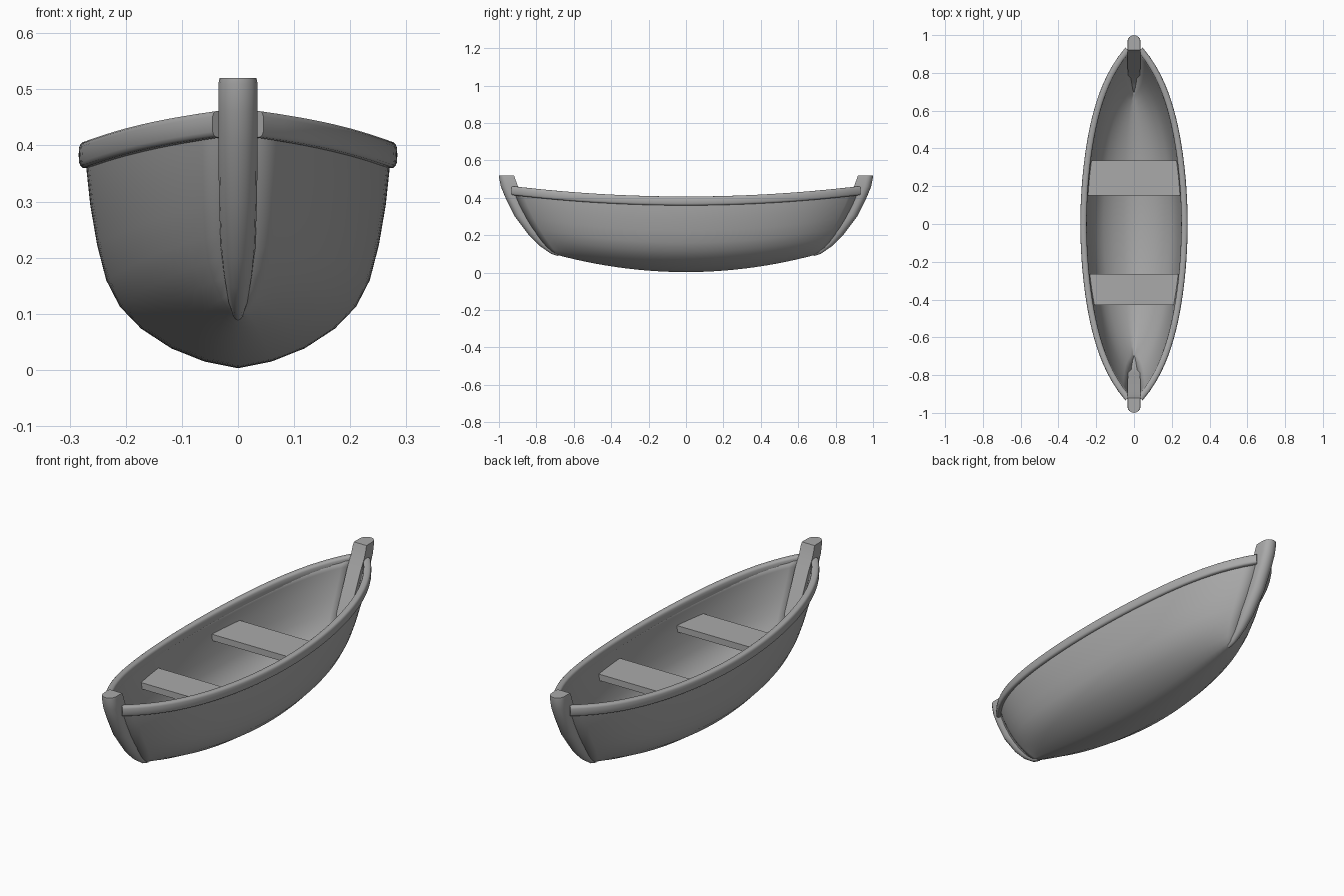
import bpy, bmesh, math
from mathutils import Vector

cube = bpy.data.objects.get("Cube")
if cube:
    bpy.data.objects.remove(cube, do_unlink=True)

grey = bpy.data.materials.new("plain grey")
grey.use_nodes = True
grey.diffuse_color = (0.4, 0.4, 0.4, 1)
grey.node_tree.nodes["Principled BSDF"].inputs["Base Color"].default_value = (0.4, 0.4, 0.4, 1)


def finish(name, bm, smooth=True, angle=40):
    bmesh.ops.recalc_face_normals(bm, faces=bm.faces)
    mesh = bpy.data.meshes.new(name)
    bm.to_mesh(mesh)
    bm.free()
    mesh.materials.append(grey)
    obj = bpy.data.objects.new(name, mesh)
    bpy.context.collection.objects.link(obj)
    if smooth:
        bpy.ops.object.select_all(action="DESELECT")
        obj.select_set(True)
        bpy.context.view_layer.objects.active = obj
        bpy.ops.object.shade_smooth_by_angle(angle=math.radians(angle))
    return obj


def loft(name, rings, closed, angle=40):
    bm = bmesh.new()
    rows = [[bm.verts.new(p) for p in ring] for ring in rings]
    n = len(rows[0])
    for a, b in zip(rows, rows[1:]):
        for i in range(n if closed else n - 1):
            j = (i + 1) % n
            bm.faces.new((a[i], a[j], b[j], b[i]))
    if closed:
        bm.faces.new(rows[0])
        bm.faces.new(rows[-1])
    return finish(name, bm, True, angle)


# Hull shape: s runs bow to stern, v runs keel to rim
def plan(s):
    return 1 - 0.58 * s**2 - 0.29 * s**6


def sheer(s):
    return 0.395 + 0.055 * s * s


def hull_point(s, fx, v):
    reach = 0.72 + 0.3 * v - 0.095 * v * v
    keel = 0.003 + 0.1 * s * s
    return Vector((0.27 * fx * plan(s), s * reach, keel + (sheer(s) - keel) * v))


half = [(0, 0), (0.22, 0.03), (0.44, 0.09), (0.64, 0.18), (0.78, 0.28),
        (0.87, 0.4), (0.93, 0.56), (0.975, 0.74), (1, 0.9), (1, 1)]
section = [(-fx, v) for fx, v in half[:0:-1]] + half
stations = [i / 20 for i in range(-20, 21)]

hull = loft("hull", [[hull_point(s, fx, v) for fx, v in section] for s in stations], False, 60)
# Shell thickness, grown towards the inside
shell = hull.modifiers.new("thickness", "SOLIDIFY")
shell.thickness = 0.018
shell.offset = -1

# Rounded rails capping the rim
for name, side in (("left_rail", 1), ("right_rail", -1)):
    rings = []
    for s in stations:
        here = hull_point(s, 1, 1)
        along = hull_point(s + 0.01, 1, 1) - hull_point(s - 0.01, 1, 1)
        out = Vector((along.y, -along.x, 0)).normalized()
        ring = []
        for k in range(16):
            a = math.tau * k / 16
            c, d = math.cos(a), math.sin(a)
            u = math.copysign(abs(c) ** 0.6, c) * 0.017 - 0.003
            w = math.copysign(abs(d) ** 0.6, d) * 0.024 - 0.012
            p = here + out * u + Vector((0, 0, w))
            ring.append((p.x * side, p.y, p.z))
        rings.append(ring)
    loft(name, rings, True, 50)

# Stem posts: outer y, z, inner y, z, nose half width
levels = [(0.68, 0.088, 0.70, 0.12, 0.012), (0.72, 0.10, 0.735, 0.15, 0.018),
          (0.785, 0.145, 0.77, 0.19, 0.026), (0.84, 0.20, 0.79, 0.24, 0.031),
          (0.915, 0.30, 0.83, 0.32, 0.034), (0.965, 0.40, 0.87, 0.41, 0.035),
          (0.99, 0.46, 0.90, 0.465, 0.035), (1, 0.51, 0.915, 0.507, 0.035),
          (1, 0.52, 0.92, 0.52, 0.033)]
for name, end in (("front_stem", -1), ("back_stem", 1)):
    rings = []
    for oy, oz, iy, iz, w in levels:
        outer, inner = Vector((0, oy, oz)), Vector((0, iy, iz))
        depth = (outer - inner).length
        axis = (outer - inner) / depth
        nose = min(0.035, depth * 0.8)
        back = max(w, 0.03) if w > 0.02 else w
        ring = [inner - Vector((back, 0, 0)), inner + Vector((back, 0, 0))]
        for k in range(9):
            a = math.pi * k / 8
            ring.append(outer + axis * nose * (math.sin(a) - 1) + Vector((w * math.cos(a), 0, 0)))
        rings.append([(p.x, p.y * end, p.z) for p in ring])
    loft(name, rings, True, 50)

# Plank benches fitted to the hull sides
for name, y0, y1 in (("front_bench", -0.43, -0.265), ("back_bench", 0.15, 0.335)):
    bm = bmesh.new()
    corners = []
    for y, sign in ((y0, -1), (y0, 1), (y1, 1), (y1, -1)):
        corners.append((sign * (0.262 * plan(y / 0.9) - 0.01), y))
    low = [bm.verts.new((x, y, 0.288)) for x, y in corners]
    top = [bm.verts.new((x, y, 0.318)) for x, y in corners]
    bm.faces.new(low)
    bm.faces.new(top)
    for i in range(4):
        j = (i + 1) % 4
        bm.faces.new((low[i], low[j], top[j], top[i]))
    finish(name, bm, False)
